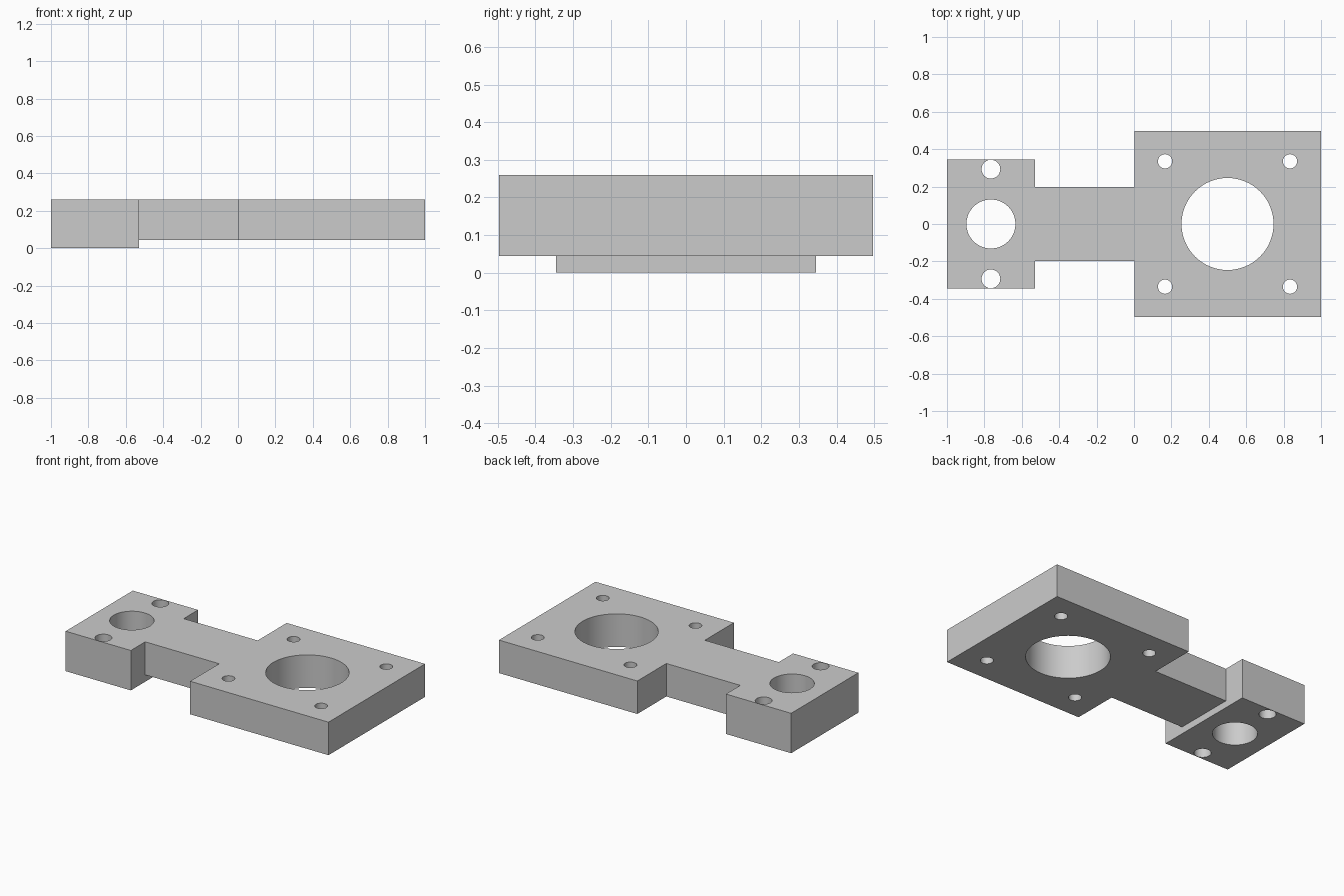
import bpy
import bmesh
import math

default = bpy.data.objects.get("Cube")
if default:
    bpy.data.objects.remove(default, do_unlink=True)

HEIGHT, STEP = 0.26, 0.045
PAD_X, FLANGE_X = -0.53, 0.003
PAD_Y, ARM_Y, FLANGE_Y = 0.346, 0.198, 0.497

metal = bpy.data.materials.new("plain grey")
metal.use_nodes = True
grey = (0.6, 0.6, 0.6, 1)
metal.diffuse_color = grey
metal.node_tree.nodes["Principled BSDF"].inputs["Base Color"].default_value = grey


def prism(name, outline, z0, z1):
    """Extrude a counterclockwise outline from z0 to z1."""
    bm = bmesh.new()
    face = bm.faces.new([bm.verts.new((x, y, z0)) for x, y in outline])
    top = bmesh.ops.extrude_face_region(bm, geom=[face])["geom"]
    verts = [v for v in top if isinstance(v, bmesh.types.BMVert)]
    bmesh.ops.translate(bm, verts=verts, vec=(0, 0, z1 - z0))
    bmesh.ops.recalc_face_normals(bm, faces=bm.faces)
    mesh = bpy.data.meshes.new(name)
    bm.to_mesh(mesh)
    bm.free()
    mesh.materials.append(metal)
    obj = bpy.data.objects.new(name, mesh)
    bpy.context.collection.objects.link(obj)
    return obj


def cut(body, cutter):
    """Subtract a cutter from the body, then remove the cutter."""
    mod = body.modifiers.new("cut", "BOOLEAN")
    mod.operation, mod.solver, mod.object = "DIFFERENCE", "EXACT", cutter
    cutter.hide_render = True
    bpy.context.view_layer.objects.active = body
    bpy.ops.object.modifier_apply(modifier=mod.name)
    bpy.data.objects.remove(cutter, do_unlink=True)


def drill(body, x, y, radius, sides=64):
    angles = [math.tau * i / sides for i in range(sides)]
    circle = [(x + radius * math.cos(a), y + radius * math.sin(a)) for a in angles]
    cut(body, prism("drill", circle, -0.1, HEIGHT + 0.1))


# Bracket outline: small pad, arm and square flange, mirrored across y
half = [(-1, PAD_Y), (PAD_X, PAD_Y), (PAD_X, ARM_Y),
        (FLANGE_X, ARM_Y), (FLANGE_X, FLANGE_Y), (1, FLANGE_Y)]
outline = [(x, -y) for x, y in half] + half[::-1]
bracket = prism("mounting_bracket", outline, 0, HEIGHT)

# Raised underside of the arm and flange
relief = [(PAD_X, -1), (2, -1), (2, 1), (PAD_X, 1)]
cut(bracket, prism("relief", relief, -0.1, STEP))

# Flange bore and its four bolt holes
drill(bracket, 0.5, 0, 0.246)
for sx in (-1, 1):
    for sy in (-1, 1):
        drill(bracket, 0.5 + sx * 0.334, sy * 0.335, 0.038)

# Pad bore and its two bolt holes
drill(bracket, -0.765, 0, 0.131)
for sy in (-1, 1):
    drill(bracket, -0.765, sy * 0.293, 0.05)

# Smooth the bores, keep the block edges sharp
bpy.ops.object.select_all(action="DESELECT")
bracket.select_set(True)
bpy.context.view_layer.objects.active = bracket
bpy.ops.object.shade_smooth_by_angle(angle=math.radians(30))
